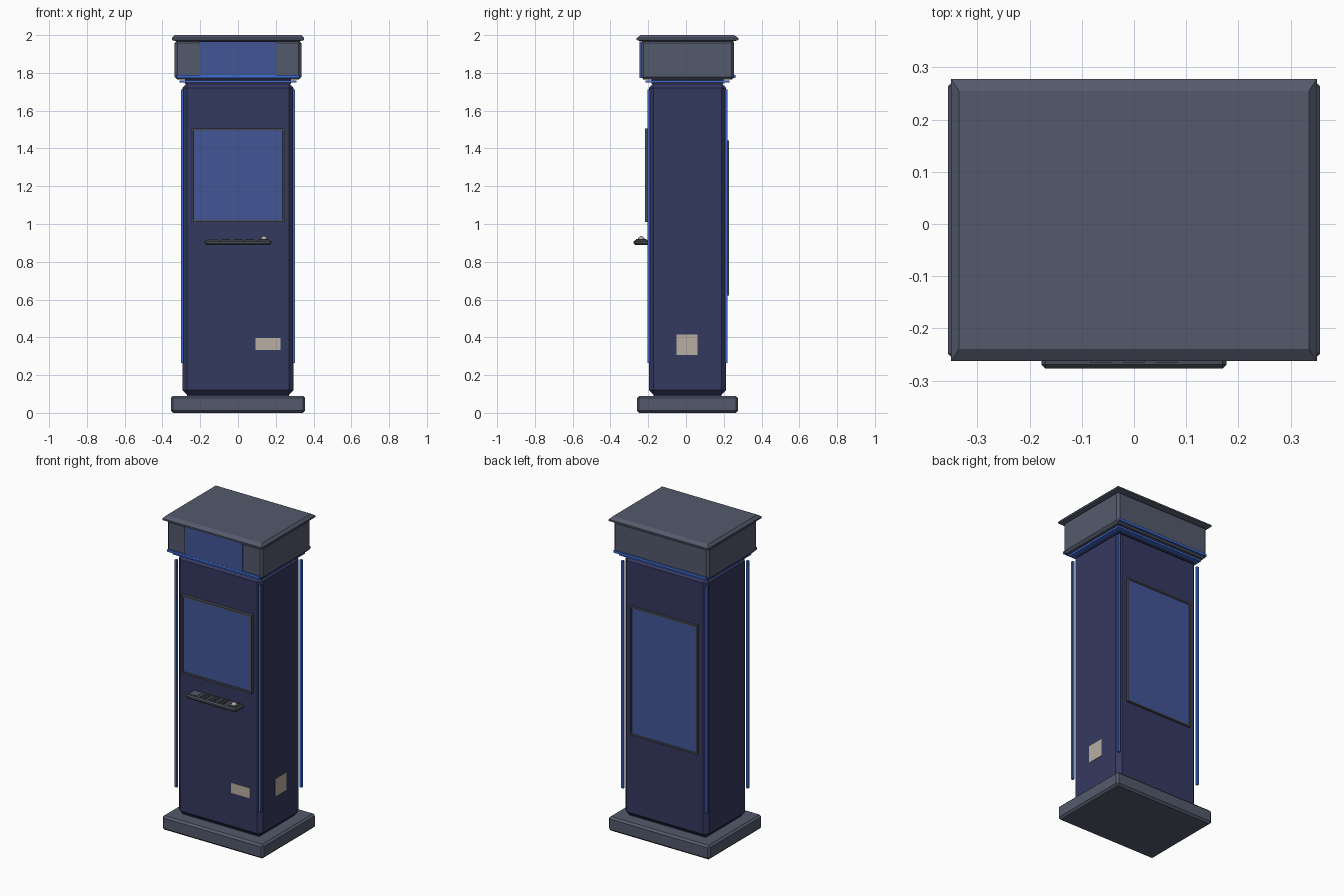
import bpy
import bmesh
from mathutils import Vector

if "Cube" in bpy.data.objects:
    bpy.data.objects.remove(bpy.data.objects["Cube"])

YC = 0.008  # depth centre of the cabinet


def material(name, r, g, b):
    m = bpy.data.materials.new(name)
    m.use_nodes = True
    m.diffuse_color = (r, g, b, 1)
    bsdf = next(n for n in m.node_tree.nodes if n.type == "BSDF_PRINCIPLED")
    bsdf.inputs["Base Color"].default_value = (r, g, b, 1)
    return m


NAVY = material("navy paint", 0.036, 0.041, 0.115)
GREY = material("slate grey", 0.088, 0.102, 0.15)
BLUE = material("bright blue", 0.05, 0.15, 0.63)
SCREEN = material("screen blue", 0.055, 0.093, 0.31)
FRAME = material("dark grey", 0.068, 0.076, 0.095)
BEIGE = material("beige label", 0.48, 0.43, 0.36)


def finish(name, bm, mat):
    bmesh.ops.recalc_face_normals(bm, faces=bm.faces)
    mesh = bpy.data.meshes.new(name)
    bm.to_mesh(mesh)
    bm.free()
    mesh.materials.append(mat)
    obj = bpy.data.objects.new(name, mesh)
    bpy.context.collection.objects.link(obj)
    return obj


def box(name, x, y, z, mat, bevel=0):
    """Box from (min, max) ranges with optional chamfered edges."""
    bm = bmesh.new()
    bmesh.ops.create_cube(bm, size=1)
    for v in bm.verts:
        v.co = Vector([(lo + hi) / 2 + c * (hi - lo)
                       for c, (lo, hi) in zip(v.co, (x, y, z))])
    obj = finish(name, bm, mat)
    if bevel:
        mod = obj.modifiers.new("chamfer", "BEVEL")
        mod.width = bevel
        mod.segments = 1
    return obj


def centred(name, hx, hy, z, mat, bevel=0):
    return box(name, (-hx, hx), (YC - hy, YC + hy), z, mat, bevel)


def display(name, half, z, wall, out, rim):
    """Framed screen: the front face is inset, sunk slightly and coloured."""
    obj = box(name, (-half, half), sorted((wall, out)), z, FRAME)
    obj.data.materials.append(SCREEN)
    bm = bmesh.new()
    bm.from_mesh(obj.data)
    side = 1 if out > wall else -1
    face = max(bm.faces, key=lambda f: f.normal.y * side)
    bmesh.ops.inset_region(bm, faces=[face], thickness=rim, depth=0)
    bmesh.ops.inset_region(bm, faces=[face], thickness=0.003, depth=-0.004)
    face.material_index = 1
    bm.to_mesh(obj.data)
    bm.free()


# Plinth, cabinet and head
centred("base", 0.356, 0.268, (0, 0.09), GREY, 0.012)
centred("foot_joint", 0.27, 0.18, (0.08, 0.11), NAVY)
centred("cabinet", 0.295, 0.205, (0.095, 1.745), NAVY, 0.025)
centred("neck", 0.28, 0.19, (1.74, 1.78), NAVY)
centred("neck_light", 0.31, 0.222, (1.748, 1.76), BLUE)
centred("header", 0.335, 0.247, (1.765, 1.972), GREY, 0.014)

# Roof cap with sloped edges
bm = bmesh.new()
rings = []
for hx, hy, z in ((0.322, 0.24, 1.966), (0.35, 0.27, 1.974),
                  (0.35, 0.27, 1.984), (0.335, 0.247, 2.0)):
    rings.append([bm.verts.new((sx * hx, YC + sy * hy, z))
                  for sx, sy in ((-1, -1), (1, -1), (1, 1), (-1, 1))])
for low, high in zip(rings, rings[1:]):
    for i in range(4):
        j = (i + 1) % 4
        bm.faces.new((low[i], low[j], high[j], high[i]))
bm.faces.new(rings[0])
bm.faces.new(rings[-1])
finish("roof_cap", bm, GREY)

# Header sign and light bars
box("header_sign", (-0.203, 0.203), (-0.246, -0.238), (1.78, 1.966), SCREEN)
for side, name in ((-1, "front"), (1, "back")):
    y = YC + side * 0.249
    box(name + "_header_light", (-0.326, 0.326), (y - 0.006, y + 0.006),
        (1.773, 1.788), BLUE)

# Corner light strips
for sx, x_name in ((-1, "right"), (1, "left")):
    for sy, y_name in ((-1, "front"), (1, "back")):
        x, y = sx * 0.295, YC + sy * 0.206
        box(f"{y_name}_{x_name}_light_strip", (x - 0.007, x + 0.007),
            (y - 0.007, y + 0.007), (0.265, 1.712), BLUE)

# Displays
display("front_display", 0.248, (1.01, 1.506), -0.19, -0.217, 0.014)
display("back_display", 0.236, (0.622, 1.442), 0.2, 0.228, 0.013)

# Control shelf with keys, pad and trackball
box("control_shelf", (-0.177, 0.177), (-0.277, -0.19), (0.89, 0.916), FRAME, 0.008)
box("touch_pad", (-0.16, -0.105), (-0.262, -0.212), (0.914, 0.919), GREY)
for col in range(3):
    for row in range(3):
        x, y = -0.063 + col * 0.063, -0.258 + row * 0.021
        box(f"key_{col}_{row}", (x - 0.021, x + 0.021),
            (y - 0.007, y + 0.007), (0.914, 0.921), FRAME)
box("trackball_plate", (0.11, 0.165), (-0.262, -0.212), (0.914, 0.921), GREY)
bm = bmesh.new()
bmesh.ops.create_uvsphere(bm, u_segments=16, v_segments=10, radius=0.017)
bmesh.ops.translate(bm, verts=bm.verts, vec=(0.138, -0.237, 0.919))
for f in bm.faces:
    f.smooth = True
finish("trackball", bm, BEIGE)

# Labels
box("front_label", (0.092, 0.226), (-0.2, -0.195), (0.332, 0.396), BEIGE)
box("side_label", (0.292, 0.298), (-0.05, 0.062), (0.306, 0.416), BEIGE)
